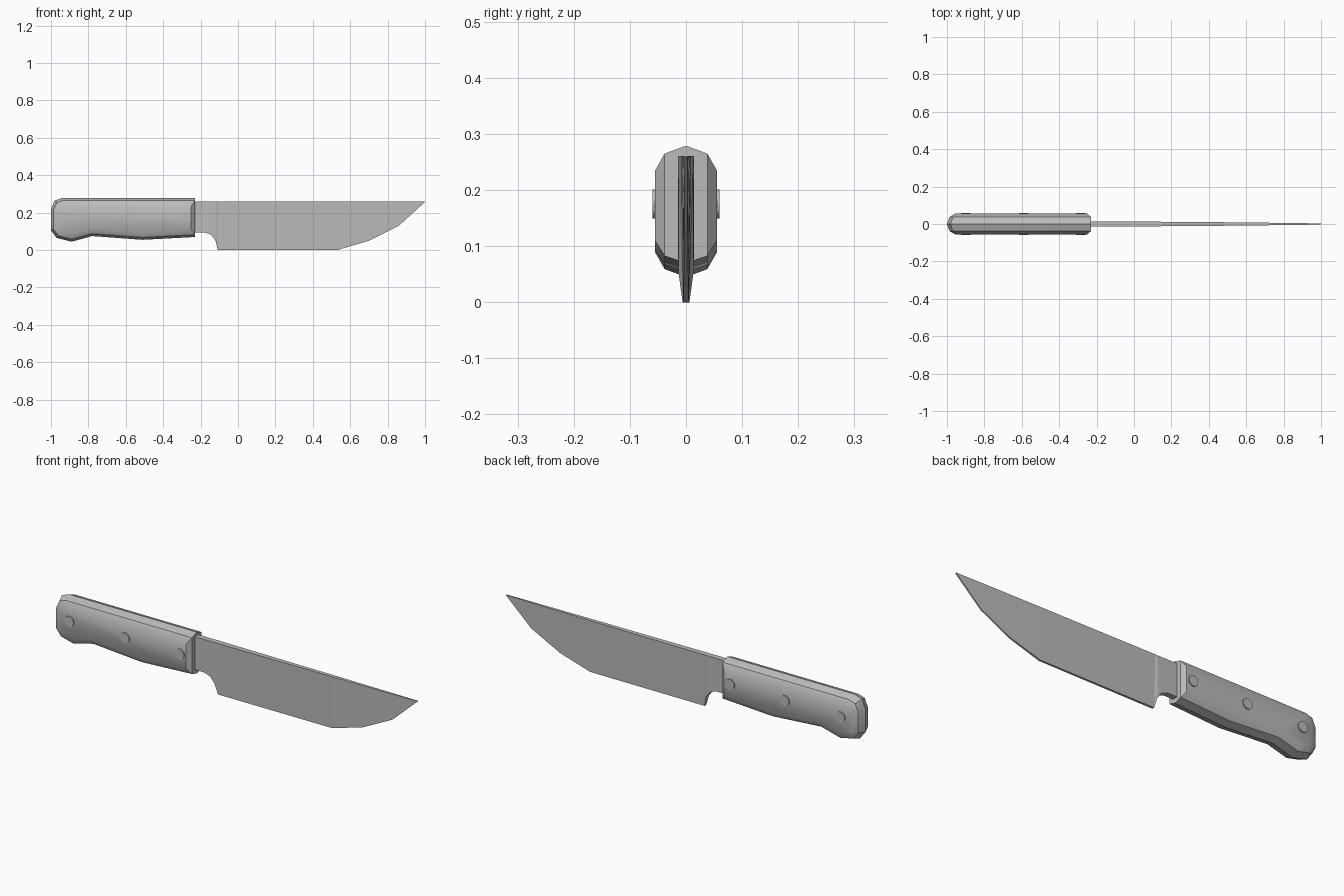
import bpy, bmesh, math

cube = bpy.data.objects.get("Cube")
if cube:
    bpy.data.objects.remove(cube, do_unlink=True)

steel = bpy.data.materials.new("neutral grey")
steel.use_nodes = True
grey = (0.5, 0.5, 0.5, 1)
steel.diffuse_color = grey
steel.node_tree.nodes["Principled BSDF"].inputs["Base Color"].default_value = grey


def loft(name, rings):
    """Skin a list of equal closed rings and cap both ends."""
    bm = bmesh.new()
    loops = [[bm.verts.new(p) for p in ring] for ring in rings]
    n = len(loops[0])
    for a, b in zip(loops, loops[1:]):
        for i in range(n):
            j = (i + 1) % n
            bm.faces.new((a[i], a[j], b[j], b[i]))
    bm.faces.new(loops[0])
    bm.faces.new(loops[-1])
    bmesh.ops.recalc_face_normals(bm, faces=bm.faces[:])
    mesh = bpy.data.meshes.new(name)
    bm.to_mesh(mesh)
    bm.free()
    mesh.materials.append(steel)
    obj = bpy.data.objects.new(name, mesh)
    bpy.context.collection.objects.link(obj)
    return obj


def smooth(obj, degrees):
    bpy.ops.object.select_all(action='DESELECT')
    obj.select_set(True)
    bpy.context.view_layer.objects.active = obj
    bpy.ops.object.shade_smooth_by_angle(angle=math.radians(degrees))


# Handle: side outline (x, z) with the inward direction of each point
outline = [
    (-0.23, 0.279, 0, -1), (-0.94, 0.279, 0.4, -1), (-0.98, 0.265, 0.8, -0.8),
    (-1.0, 0.22, 1, -0.4), (-1.0, 0.105, 1, 0.4), (-0.97, 0.065, 0.8, 0.8),
    (-0.89, 0.045, 0.1, 1), (-0.78, 0.075, 0, 0.9), (-0.51, 0.055, 0, 0.9),
    (-0.23, 0.07, 0, 0.9),
]
# Layers across the width: y, inset, front limit in x
layers = [(0, 0, -0.23), (0.038, 0.014, -0.23), (0.055, 0.044, -0.25)]
layers = [(-y, d, m) for y, d, m in layers[:0:-1]] + layers
handle = loft("handle", [
    [(min(x + dx * d, limit), y, z + dz * d) for x, z, dx, dz in outline]
    for y, d, limit in layers])
smooth(handle, 35)

# Blade: x, lower edge height, half thickness at the spine and at the edge
stations = [
    (-0.26, 0.095, 0.014, 0.014), (-0.18, 0.095, 0.014, 0.014),
    (-0.145, 0.083, 0.014, 0.014), (-0.12, 0.05, 0.014, 0.013),
    (-0.108, 0.0, 0.014, 0.006), (0.53, 0.0, 0.009, 0.005),
    (0.70, 0.05, 0.007, 0.004), (0.86, 0.13, 0.005, 0.003),
    (1.0, 0.258, 0.003, 0.003),
]
loft("blade", [
    [(x, -s, 0.261), (x, s, 0.261), (x, e, low), (x, -e, low)]
    for x, low, s, e in stations])

# Rivets through the handle
for label, x in (("rear", -0.9), ("middle", -0.59), ("front", -0.285)):
    rings = [[(x + 0.026 * math.cos(k * math.tau / 16), y,
               0.175 + 0.026 * math.sin(k * math.tau / 16)) for k in range(16)]
             for y in (-0.06, 0.06)]
    smooth(loft(label + "_rivet", rings), 30)
